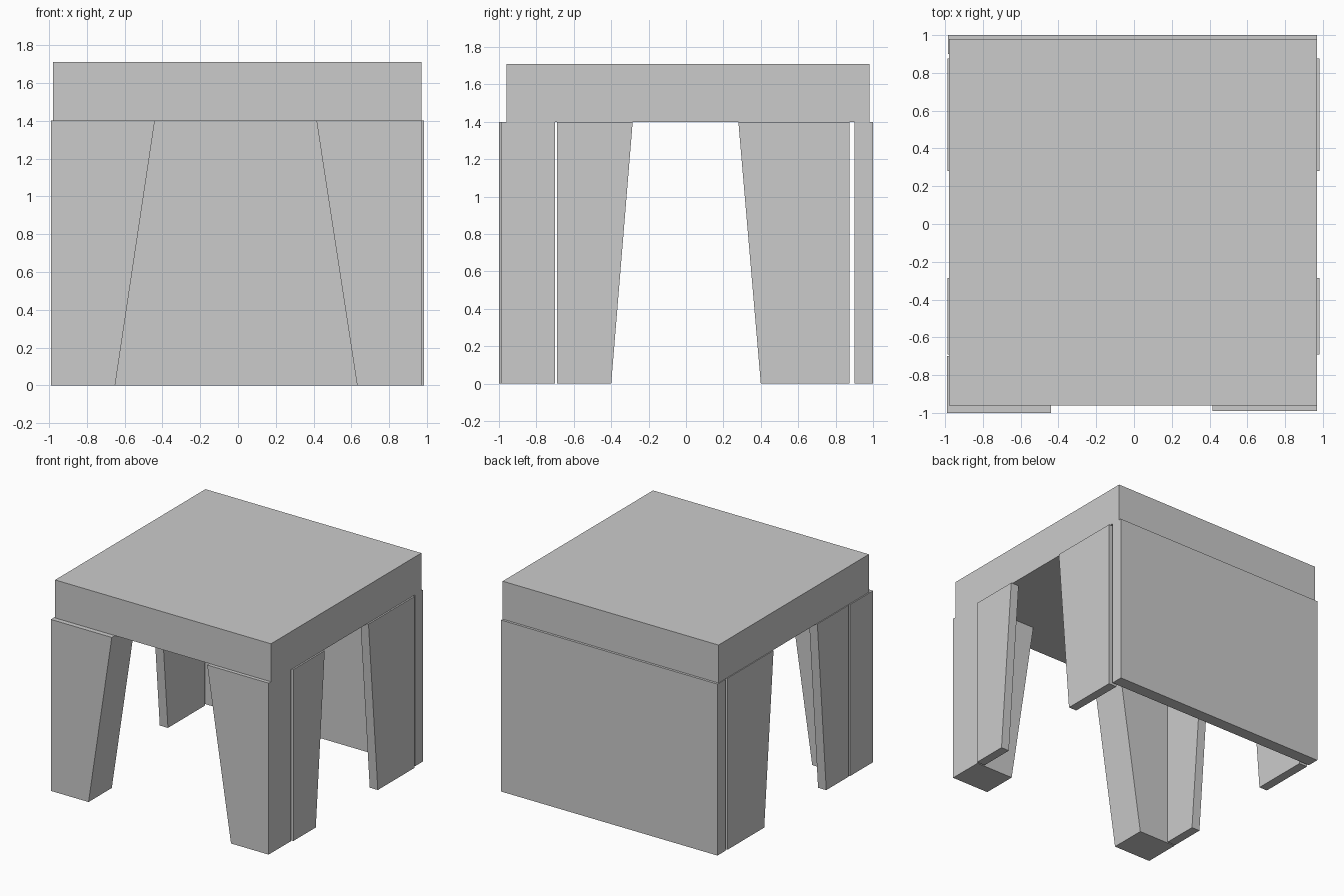
import bpy
import bmesh

if "Cube" in bpy.data.objects:
    bpy.data.objects.remove(bpy.data.objects["Cube"])


def prism(name, profile, lo, hi, axis):
    """Extrude a 2D profile (u, z) along 'x' or 'y' from lo to hi."""
    bm = bmesh.new()
    rings = []
    for d in (lo, hi):
        rings.append([bm.verts.new((u, d, z) if axis == 'y' else (d, u, z))
                      for u, z in profile])
    a, b = rings
    n = len(profile)
    bm.faces.new(a)
    bm.faces.new(b[::-1])
    for i in range(n):
        j = (i + 1) % n
        bm.faces.new((a[i], b[i], b[j], a[j]))
    bmesh.ops.recalc_face_normals(bm, faces=bm.faces)
    mesh = bpy.data.meshes.new(name)
    bm.to_mesh(mesh)
    bm.free()
    obj = bpy.data.objects.new(name, mesh)
    bpy.context.collection.objects.link(obj)
    return obj


H = 1.40  # underside of the top slab


def taper(outer, inner_bottom, inner_top):
    return [(outer, 0), (inner_bottom, 0), (inner_top, H), (outer, H)]


def rect(u0, u1, z0, z1):
    return [(u0, z0), (u1, z0), (u1, z1), (u0, z1)]


# Thick top slab and full-width back panel
prism("top_slab", rect(-0.98, 0.97, H, 1.71), -0.96, 0.98, 'y')
prism("back_panel", rect(-0.985, 0.97, 0, H), 0.90, 1.0, 'y')

# Front legs, tapering on the inner side
prism("front_leg_left", taper(-0.99, -0.65, -0.44), -1.0, -0.70, 'y')
prism("front_leg_right", taper(0.97, 0.63, 0.415), -0.99, -0.70, 'y')

# Thin tapered side panels, two per side
for side, outer, inner in (("left", -0.987, -0.913), ("right", 0.983, 0.91)):
    prism("side_panel_front_" + side, taper(-0.69, -0.40, -0.285), inner, outer, 'x')
    prism("side_panel_back_" + side, taper(0.875, 0.40, 0.28), inner, outer, 'x')
